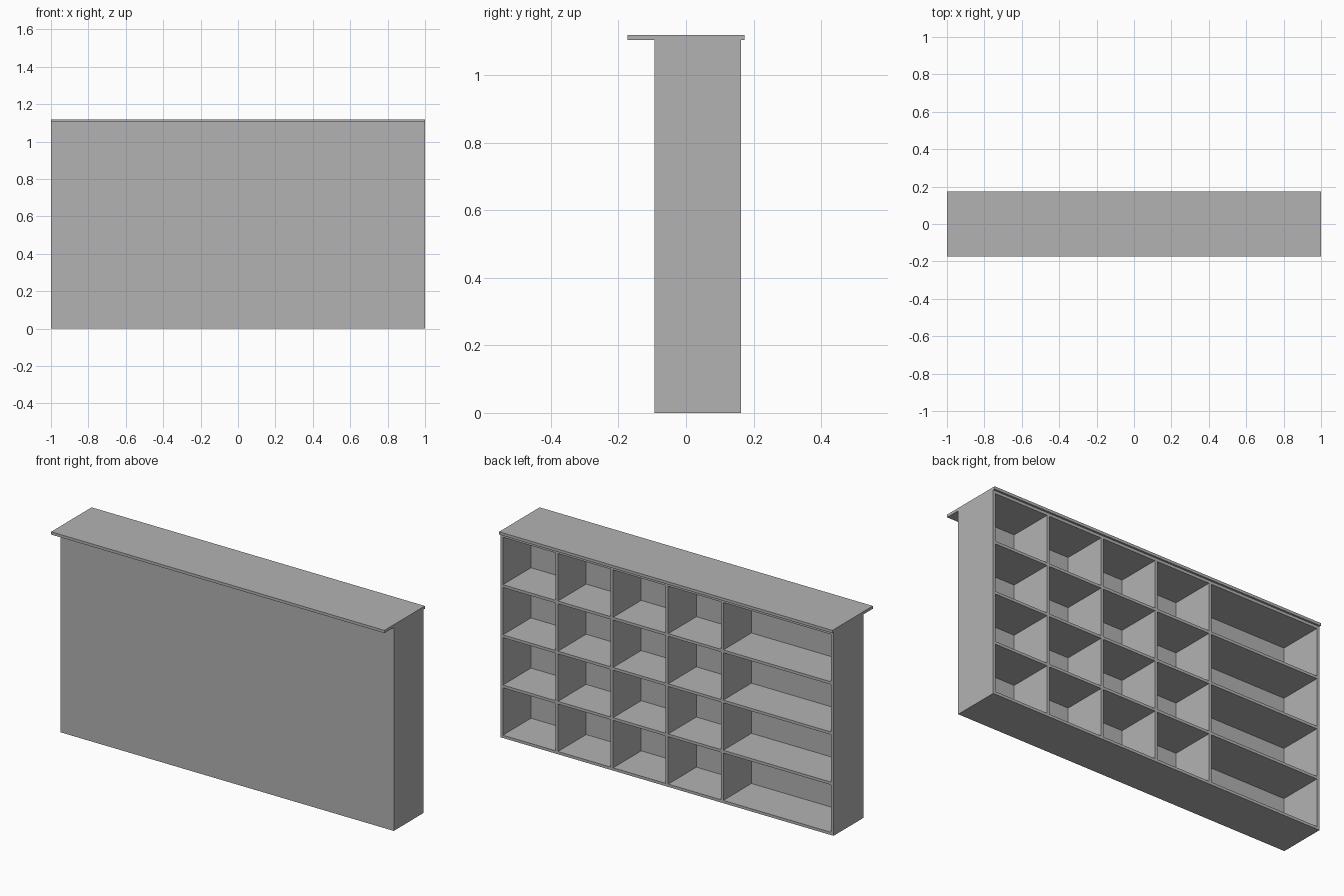
import bpy

cube = bpy.data.objects.get("Cube")
if cube:
    bpy.data.objects.remove(cube, do_unlink=True)

grey = bpy.data.materials.new("plain grey")
grey.use_nodes = True
colour = (0.448, 0.448, 0.448, 1)
grey.diffuse_color = colour
grey.node_tree.nodes["Principled BSDF"].inputs["Base Color"].default_value = colour


def board(name, x, y, z):
    """Box spanning the given (low, high) ranges."""
    bpy.ops.mesh.primitive_cube_add(size=1)
    ob = bpy.context.object
    ob.name = ob.data.name = name
    for v in ob.data.vertices:
        v.co = [r[0] if c < 0 else r[1] for c, r in zip(v.co, (x, y, z))]
    ob.data.materials.append(grey)
    return ob


T = 0.015                      # board thickness
FRONT, BACK = -0.093, 0.163    # cabinet depth
HEIGHT = 1.1035                # cabinet height below the counter
ROWS, UNITS = 4, 6
row = (HEIGHT - T) / ROWS
unit = (2 - T) / UNITS
inner = (FRONT + T, BACK)

# Counter top and closed front
board("counter_top", (-1, 1), (-0.1735, 0.1735), (HEIGHT, HEIGHT + T))
board("front_panel", (-1, 1), (FRONT, FRONT + T), (0, HEIGHT))

# Uprights: four narrow bays, then one double-width bay on the right
uprights = [1 - T - unit * i for i in (0, 1, 2, 3, 4, 6)]
names = ["left_side"] + [f"divider_{i}" for i in range(1, 5)] + ["right_side"]
for name, x in zip(names, uprights):
    board(name, (x, x + T), inner, (0, HEIGHT))

# Shelves fitted between neighbouring uprights
for bay, (hi, lo) in enumerate(zip(uprights, uprights[1:]), 1):
    for level in range(ROWS + 1):
        z = row * level
        board(f"shelf_bay{bay}_level{level}", (lo + T, hi), inner, (z, z + T))
